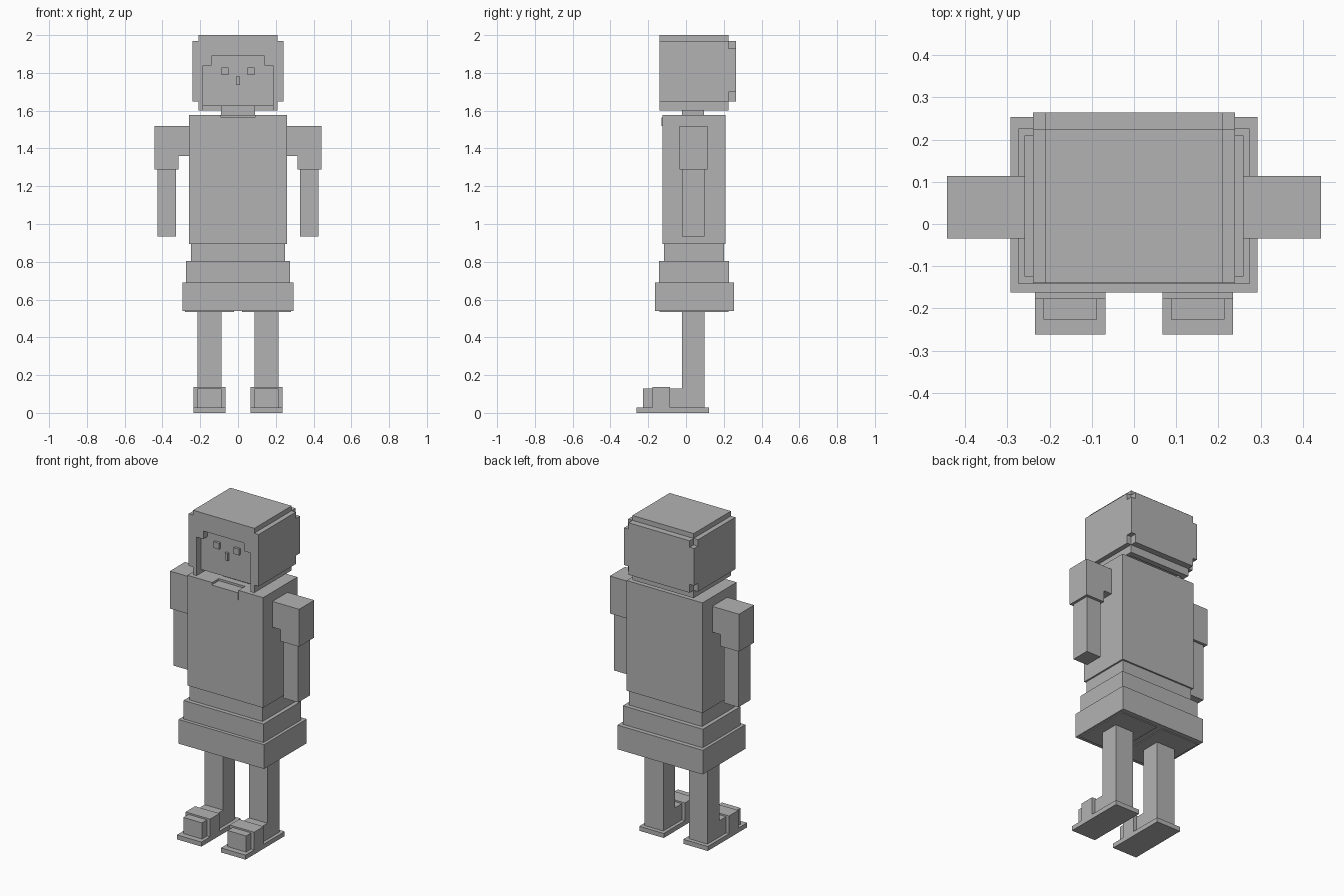
import bpy
import bmesh

grey = bpy.data.materials.new("plain grey")
grey.diffuse_color = (0.45, 0.45, 0.45, 1)


def prism(name, profile, y0, y1):
    """Extrude an x-z outline along y."""
    bm = bmesh.new()
    face = bm.faces.new([bm.verts.new((x, y0, z)) for x, z in profile])
    out = bmesh.ops.extrude_face_region(bm, geom=[face])
    moved = [v for v in out["geom"] if isinstance(v, bmesh.types.BMVert)]
    bmesh.ops.translate(bm, verts=moved, vec=(0, y1 - y0, 0))
    bmesh.ops.recalc_face_normals(bm, faces=bm.faces[:])
    mesh = bpy.data.meshes.new(name)
    bm.to_mesh(mesh)
    bm.free()
    mesh.materials.append(grey)
    obj = bpy.data.objects.new(name, mesh)
    bpy.context.collection.objects.link(obj)
    return obj


def box(name, x0, x1, y0, y1, z0, z1):
    return prism(name, [(x0, z0), (x1, z0), (x1, z1), (x0, z1)], y0, y1)


def symmetric(half):
    """Complete a right-hand outline with its left-hand mirror."""
    return half + [(-x, z) for x, z in reversed(half)]


# Hair: stepped block with a recessed face opening and hollow underside
shell = [(0.21, 1.60), (0.21, 1.648), (0.24, 1.648), (0.24, 1.97), (0.21, 1.97), (0.21, 2.0)]
opening = [(0.14, 1.89), (0.14, 1.84), (0.185, 1.84), (0.185, 1.60)]
hollow = [(0.185, 1.625), (0.185, 1.60)]
prism("hair_front", symmetric(opening + shell), -0.14, -0.10)
prism("hair_middle", symmetric(hollow + shell), -0.10, 0.19)
prism("hair_rear", symmetric(shell), 0.19, 0.225)
back = [(0.21, 1.648), (0.21, 1.70), (0.24, 1.70), (0.24, 1.93), (0.21, 1.93), (0.21, 1.97)]
prism("hair_back", symmetric(back), 0.225, 0.264)

# Nose and neck
box("nose", -0.01, 0.01, -0.115, -0.10, 1.735, 1.78)
box("neck", -0.09, 0.09, -0.02, 0.095, 1.5, 1.63)

# Torso with a collar notch at the top front
notch = [(0.09, 1.565), (0.09, 1.578), (0.26, 1.578), (0.26, 0.895)]
prism("torso_front", symmetric(notch), -0.125, -0.06)
box("torso", -0.26, 0.26, -0.06, 0.21, 0.895, 1.578)
box("collar", -0.09, 0.09, -0.13, -0.122, 1.52, 1.565)

# Waist and skirt tiers
box("waist", -0.25, 0.25, -0.117, 0.20, 0.805, 0.895)
box("upper_skirt", -0.274, 0.274, -0.142, 0.227, 0.69, 0.805)
box("lower_skirt", -0.293, 0.293, -0.163, 0.254, 0.54, 0.69)

# Paired parts
for side, s in (("left", -1), ("right", 1)):
    def pair(name, x0, x1, *rest):
        box(side + "_" + name, s * x0, s * x1, *rest)

    pair("eye", 0.05, 0.088, -0.115, -0.10, 1.79, 1.828)
    sleeve = [(0.26, 1.36), (0.315, 1.36), (0.315, 1.288), (0.443, 1.288), (0.443, 1.52), (0.26, 1.52)]
    prism(side + "_sleeve", [(s * x, z) for x, z in sleeve], -0.034, 0.114)
    pair("forearm", 0.327, 0.427, -0.02, 0.097, 0.933, 1.288)
    pair("short", 0.02, 0.28, -0.14, 0.225, 0.535, 0.54)
    pair("leg", 0.088, 0.215, -0.02, 0.097, 0.028, 0.54)
    pair("sole", 0.067, 0.235, -0.262, 0.122, 0.0, 0.028)
    pair("shoe", 0.088, 0.215, -0.227, -0.02, 0.028, 0.128)
    pair("shoe_strap", 0.067, 0.235, -0.178, -0.085, 0.028, 0.138)
